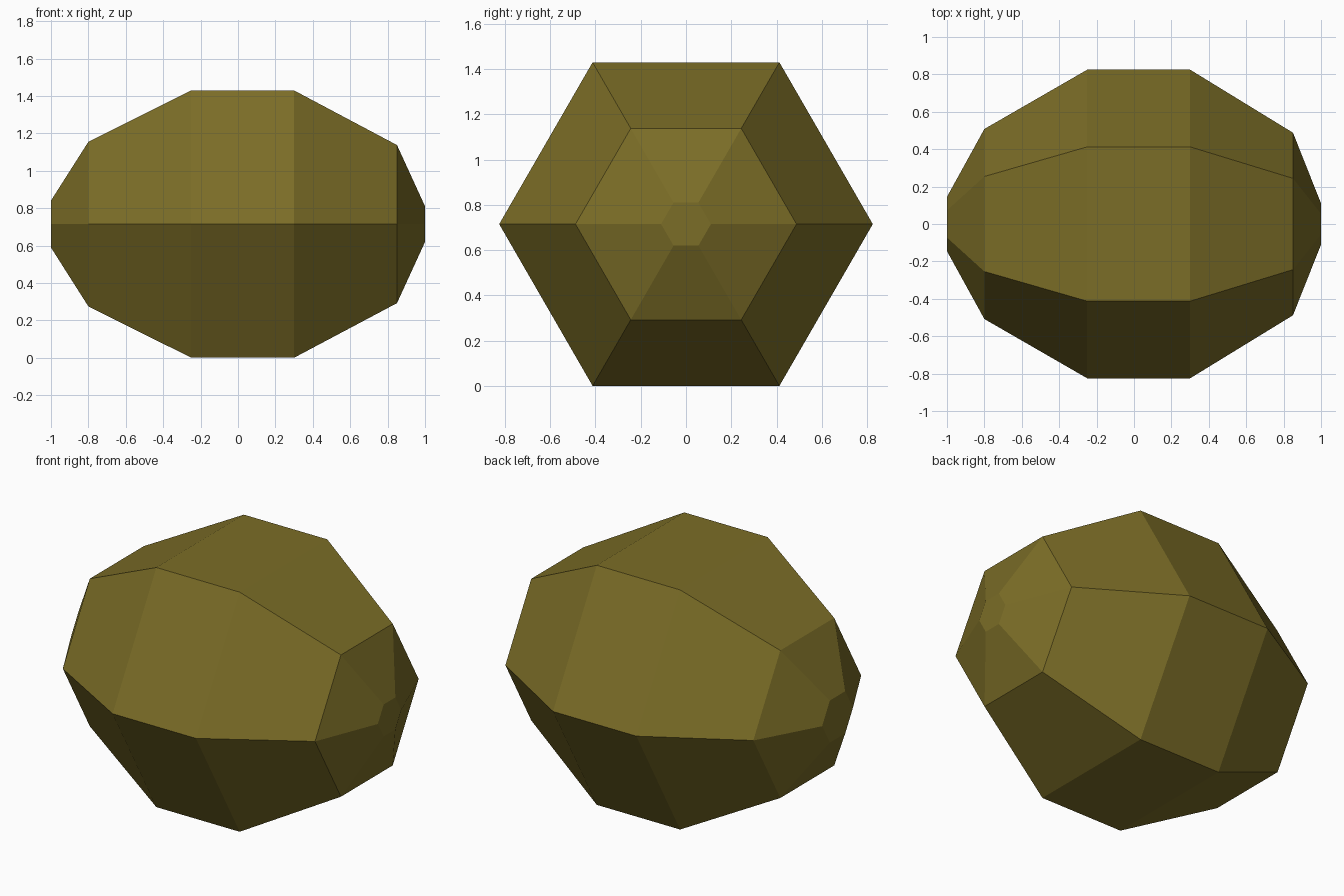
import bpy
import bmesh
from math import cos, sin, tau

cube = bpy.data.objects.get("Cube")
if cube:
    bpy.data.objects.remove(cube, do_unlink=True)

SIDES = 6
CENTRE_Z = 0.715
# (x, radius) along the long axis
PROFILE = [(-1.0, 0.145), (-0.8, 0.508), (-0.25, 0.825),
           (0.3, 0.825), (0.85, 0.488), (1.0, 0.11)]

# Single olive material
olive = bpy.data.materials.new("olive_brown")
olive.use_nodes = True
colour = (0.198, 0.153, 0.02, 1.0)
olive.diffuse_color = colour
olive.node_tree.nodes["Principled BSDF"].inputs["Base Color"].default_value = colour

# Faceted stone: hexagonal rings bridged along x, closed by flat end caps
bm = bmesh.new()
rings = []
for x, radius in PROFILE:
    angles = [tau * i / SIDES for i in range(SIDES)]
    rings.append([bm.verts.new((x, radius * cos(a), CENTRE_Z + radius * sin(a)))
                  for a in angles])
for ring, following in zip(rings, rings[1:]):
    for i in range(SIDES):
        j = (i + 1) % SIDES
        bm.faces.new((ring[i], ring[j], following[j], following[i]))
bm.faces.new(rings[0])
bm.faces.new(rings[-1])
bmesh.ops.recalc_face_normals(bm, faces=bm.faces)

mesh = bpy.data.meshes.new("faceted_stone")
bm.to_mesh(mesh)
bm.free()
mesh.materials.append(olive)
stone = bpy.data.objects.new("faceted_stone", mesh)
bpy.context.collection.objects.link(stone)
